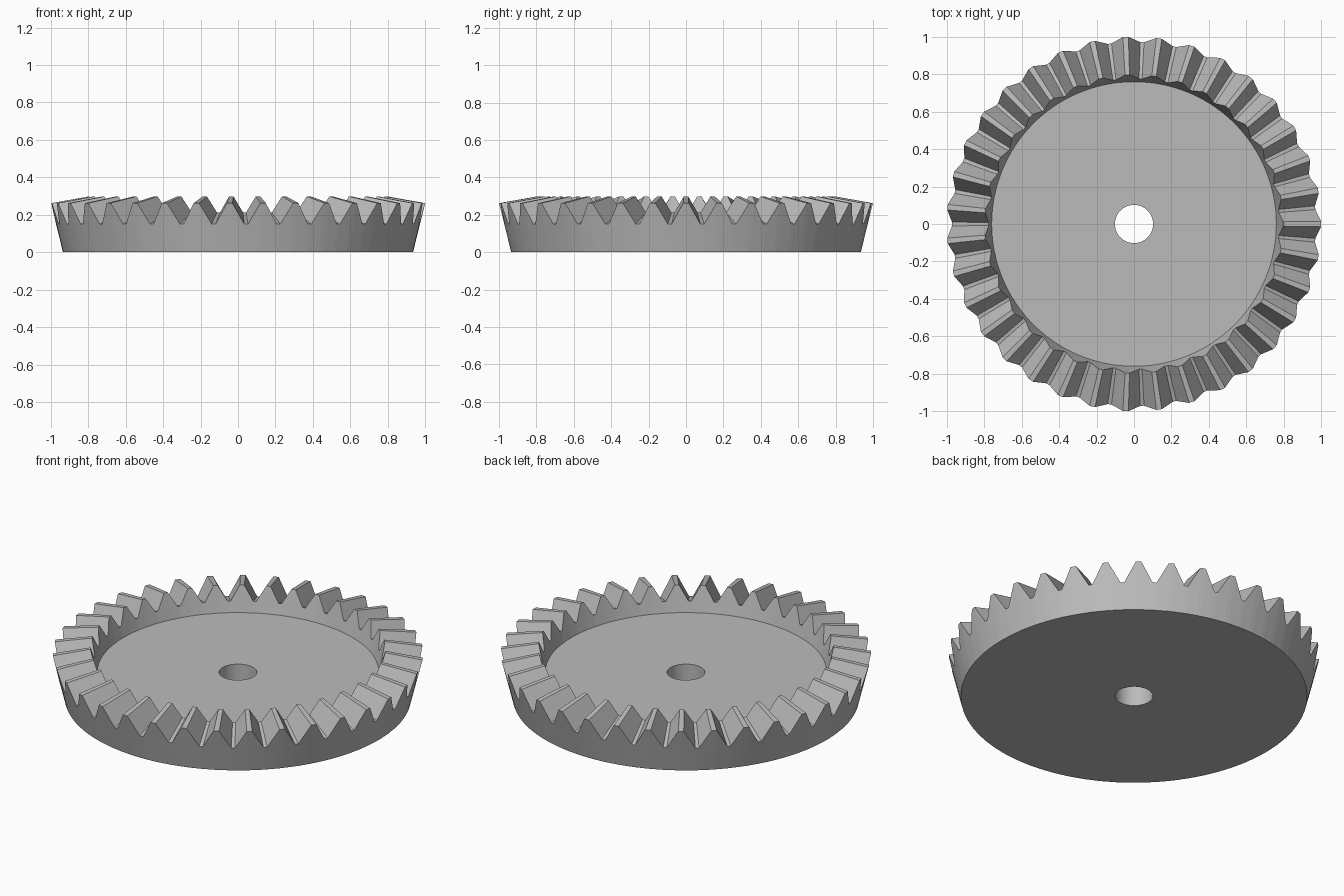
import bpy, bmesh
from math import radians, cos, sin

cube = bpy.data.objects.get("Cube")
if cube:
    bpy.data.objects.remove(cube)

TEETH = 35
PITCH = 360 / TEETH
TIP_HALF, ROOT_HALF = 0.85, 0.6      # half widths of the lands, in degrees
HOLE, FLOOR = 0.102, 0.15

# Radial sections (radius, height), each going once around the solid
def section(outer, inner):
    return [(HOLE, 0), (0.935, 0), outer, inner, (0.76, FLOOR), (HOLE, FLOOR)]

tip = section((1.0, 0.262), (0.797, 0.298))
root = section((0.972, 0.15), (0.776, 0.212))

# One column of the mesh at each edge of a tip land or root land
columns = []
for i in range(TEETH):
    a = i * PITCH
    columns += [(a - TIP_HALF, tip), (a + TIP_HALF, tip),
                (a + PITCH / 2 - ROOT_HALF, root), (a + PITCH / 2 + ROOT_HALF, root)]

bm = bmesh.new()
grid = []
for angle, profile in columns:
    c, s = cos(radians(angle)), sin(radians(angle))
    grid.append([bm.verts.new((r * c, r * s, z)) for r, z in profile])

# Skin neighbouring columns into the closed gear body
for k, col in enumerate(grid):
    nxt = grid[(k + 1) % len(grid)]
    for j in range(len(col)):
        m = (j + 1) % len(col)
        bm.faces.new((col[j], nxt[j], nxt[m], col[m]))
bmesh.ops.recalc_face_normals(bm, faces=bm.faces)

mesh = bpy.data.meshes.new("bevel_gear")
bm.to_mesh(mesh)
bm.free()
gear = bpy.data.objects.new("bevel_gear", mesh)
bpy.context.collection.objects.link(gear)

# Plain grey metal
grey = bpy.data.materials.new("grey")
grey.use_nodes = True
colour = (0.5, 0.5, 0.5, 1)
grey.diffuse_color = colour
grey.node_tree.nodes["Principled BSDF"].inputs["Base Color"].default_value = colour
mesh.materials.append(grey)
